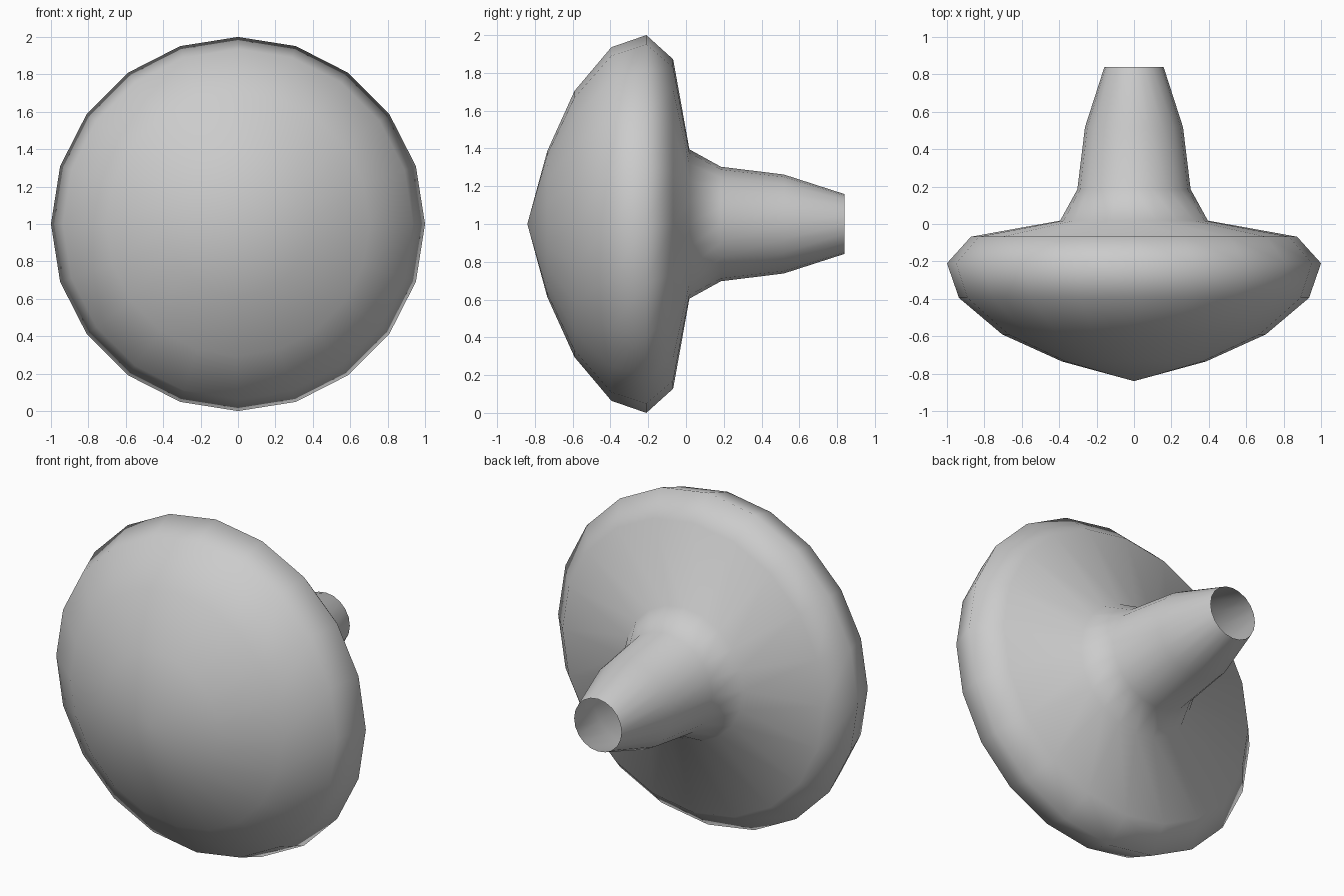
import bpy
import bmesh
from math import sin, cos, pi

if "Cube" in bpy.data.objects:
    bpy.data.objects.remove(bpy.data.objects["Cube"])

SIDES = 20
CENTRE_Z = 1.0

# Domed tip at the front
TIP_Y = -0.84

# Profile as (radius, y): dome, rim, back plate, flare, open tapered stem
PROFILE = [
    (0.385, -0.735), (0.705, -0.59), (0.936, -0.395), (1.0, -0.21),
    (0.872, -0.068), (0.395, 0.018), (0.303, 0.185), (0.262, 0.518),
    (0.158, 0.84),
]


def add_ring(bm, radius, y):
    angles = [2 * pi * i / SIDES for i in range(SIDES)]
    return [bm.verts.new((radius * cos(a), y, CENTRE_Z + radius * sin(a)))
            for a in angles]


bm = bmesh.new()
tip = bm.verts.new((0, TIP_Y, CENTRE_Z))
rings = [add_ring(bm, r, y) for r, y in PROFILE]

# Fan of triangles around the tip, then bands of quads to the stem end
for i in range(SIDES):
    j = (i + 1) % SIDES
    bm.faces.new((tip, rings[0][i], rings[0][j]))
    for a, b in zip(rings, rings[1:]):
        bm.faces.new((a[i], b[i], b[j], a[j]))

bmesh.ops.recalc_face_normals(bm, faces=bm.faces)
# Outward normals: the tip faces the front
bm.normal_update()
if tip.normal.y > 0:
    bmesh.ops.reverse_faces(bm, faces=bm.faces)
for face in bm.faces:
    face.smooth = True

mesh = bpy.data.meshes.new("domed_knob")
bm.to_mesh(mesh)
bm.free()
bpy.context.collection.objects.link(bpy.data.objects.new("domed_knob", mesh))
